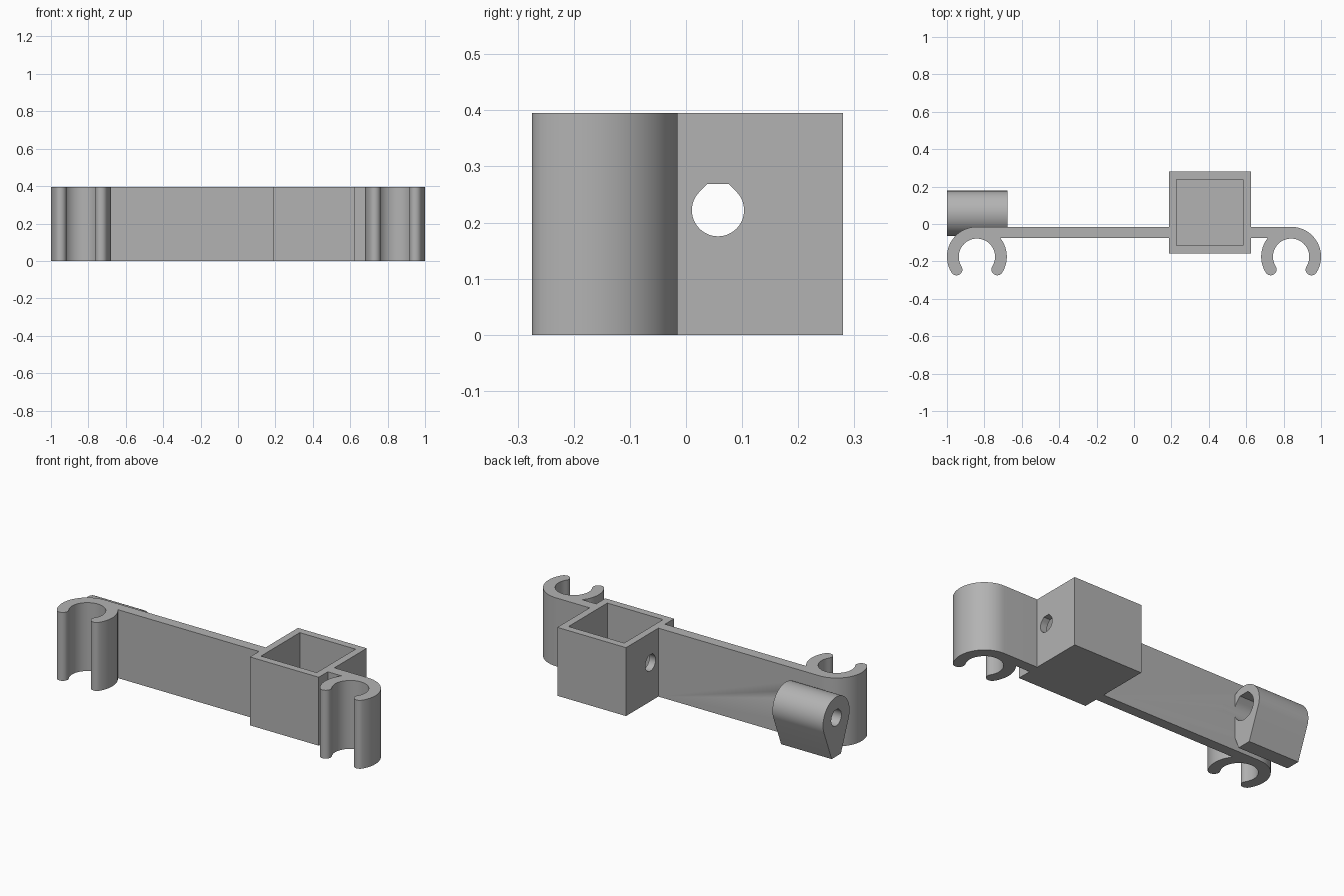
import bpy, bmesh
from math import sin, cos, radians, sqrt
from mathutils import Matrix, Vector

cube = bpy.data.objects.get("Cube")
if cube:
    bpy.data.objects.remove(cube, do_unlink=True)

HEIGHT = 0.395
AXIS_Y, AXIS_Z = 0.057, 0.222      # shared axis of the bores
BORE = 0.0465

grey = bpy.data.materials.new("matte grey")
grey.use_nodes = True
grey.diffuse_color = (0.45, 0.45, 0.45, 1)
grey.node_tree.nodes["Principled BSDF"].inputs["Base Color"].default_value = grey.diffuse_color


def prism(name, points, lo, hi, along_x=False):
    """Extrude a profile: (x, y) along z, or (y, z) along x."""
    place = (lambda a, b, t: (t, a, b)) if along_x else (lambda a, b, t: (a, b, t))
    bm = bmesh.new()
    face = bm.faces.new([bm.verts.new(place(a, b, lo)) for a, b in points])
    grown = bmesh.ops.extrude_face_region(bm, geom=[face])["geom"]
    bmesh.ops.translate(bm, verts=[v for v in grown if isinstance(v, bmesh.types.BMVert)],
                        vec=Vector(place(0, 0, hi - lo)))
    bmesh.ops.recalc_face_normals(bm, faces=bm.faces)
    mesh = bpy.data.meshes.new(name)
    bm.to_mesh(mesh)
    bm.free()
    mesh.materials.append(grey)
    obj = bpy.data.objects.new(name, mesh)
    bpy.context.collection.objects.link(obj)
    return obj


def rect(x0, x1, y0, y1):
    return [(x0, y0), (x1, y0), (x1, y1), (x0, y1)]


def arc(cx, cy, r, start, end, steps):
    angles = [radians(start + (end - start) * i / steps) for i in range(steps + 1)]
    return [(cx + r * cos(a), cy + r * sin(a)) for a in angles]


def combine(target, other, operation):
    mod = target.modifiers.new("combine", 'BOOLEAN')
    mod.operation, mod.solver, mod.object = operation, 'EXACT', other
    bpy.context.view_layer.objects.active = target
    bpy.ops.object.modifier_apply(modifier=mod.name)
    bpy.data.objects.remove(other, do_unlink=True)


def clip_outline(cx):
    """Open ring with rounded tips, mouth facing the front."""
    cy, outer, inner, low = -0.175, 0.16, 0.097, -32
    mid, tip = (outer + inner) / 2, (outer - inner) / 2
    def tip_at(angle):
        return cx + mid * cos(radians(angle)), cy + mid * sin(radians(angle))
    high = 180 - low
    return (arc(cx, cy, outer, low, high, 48)
            + arc(*tip_at(high), tip, high, high + 180, 12)[1:-1]
            + arc(cx, cy, inner, high, low, 40)
            + arc(*tip_at(low), tip, low - 180, low, 12)[1:-1])


def bore_outline(r):
    """Circle with a flat-topped peak, so it prints without support."""
    half = r * (sqrt(2) - 1)
    return (arc(AXIS_Y, AXIS_Z, r, 135, 405, 36)
            + [(AXIS_Y + half, AXIS_Z + r), (AXIS_Y - half, AXIS_Z + r)])


# Long flat plate with a clip on each end
bracket = prism("bracket", rect(-0.84, 0.84, -0.075, -0.015), 0, HEIGHT)
for side in (-1, 1):
    combine(bracket, prism("clip", clip_outline(side * 0.84), 0, HEIGHT), 'UNION')

# Square cup, open at the top
combine(bracket, prism("cup", rect(0.187, 0.626, -0.158, 0.28), 0, HEIGHT), 'UNION')
combine(bracket, prism("cup_cavity", rect(0.228, 0.584, -0.116, 0.238), 0.04, 0.5), 'DIFFERENCE')

# Round boss tapering down to a narrow foot
boss = (arc(AXIS_Y, AXIS_Z, 0.121, -20, 200, 44)
        + [(AXIS_Y - 0.042, 0), (AXIS_Y + 0.042, 0)])
combine(bracket, prism("boss", boss, -1, -0.677, True), 'UNION')

# Bore through the boss and both cup walls, with a wider recess inside the boss end
combine(bracket, prism("bore", bore_outline(BORE), -1.1, 0.8, True), 'DIFFERENCE')
combine(bracket, prism("recess", bore_outline(0.075), -0.78, -0.6, True), 'DIFFERENCE')

bpy.ops.object.select_all(action='DESELECT')
bracket.select_set(True)
bpy.context.view_layer.objects.active = bracket
bpy.ops.object.shade_smooth_by_angle(angle=radians(30))
